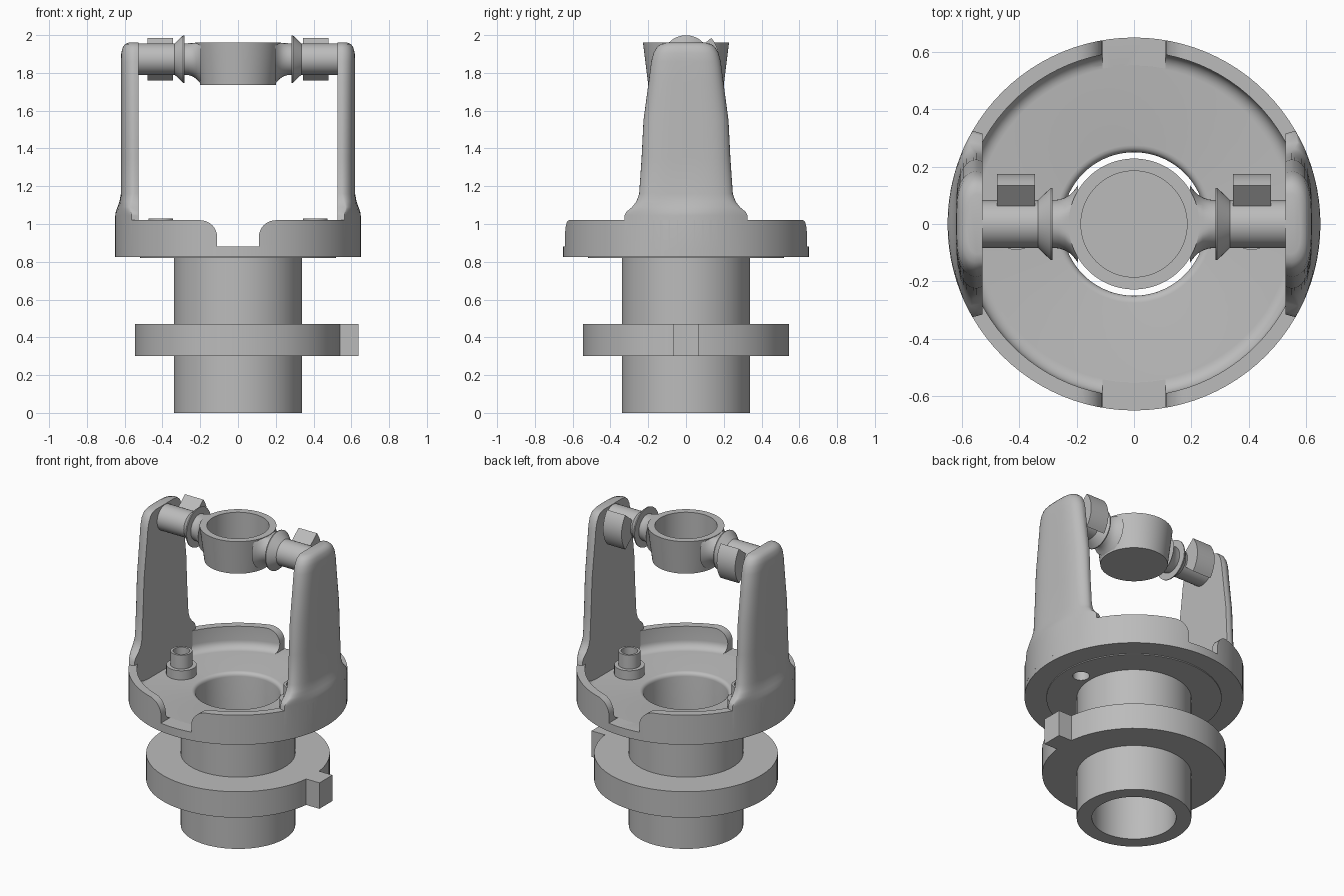
import bpy, bmesh
from math import sin, cos, pi, sqrt, radians

if "Cube" in bpy.data.objects:
    bpy.data.objects.remove(bpy.data.objects["Cube"])

grey = bpy.data.materials.new("neutral_grey")
grey.use_nodes = True
grey.diffuse_color = (0.5, 0.5, 0.5, 1)
grey.node_tree.nodes["Principled BSDF"].inputs["Base Color"].default_value = (0.5, 0.5, 0.5, 1)


def loft(name, rings, cyclic=False, mirror=False, angle=35):
    """Skin matching point rings; join last to first, or cap both ends."""
    bm = bmesh.new()
    vs = [[bm.verts.new(p) for p in ring] for ring in rings]
    n, m = len(rings), len(rings[0])
    for i in range(n if cyclic else n - 1):
        a, b = vs[i], vs[(i + 1) % n]
        for j in range(m):
            k = (j + 1) % m
            bm.faces.new((a[j], a[k], b[k], b[j]))
    if not cyclic:
        bm.faces.new(vs[0])
        bm.faces.new(vs[-1])
    bmesh.ops.recalc_face_normals(bm, faces=bm.faces)
    mesh = bpy.data.meshes.new(name)
    bm.to_mesh(mesh)
    bm.free()
    mesh.materials.append(grey)
    ob = bpy.data.objects.new(name, mesh)
    bpy.context.collection.objects.link(ob)
    shade(ob, angle)
    if mirror:
        ob.modifiers.new("Mirror", "MIRROR").use_bisect_axis[0] = False
        apply_modifiers(ob)
    return ob


def activate(ob):
    bpy.ops.object.select_all(action="DESELECT")
    ob.select_set(True)
    bpy.context.view_layer.objects.active = ob


def shade(ob, angle=35):
    activate(ob)
    bpy.ops.object.shade_smooth_by_angle(angle=radians(angle))


def apply_modifiers(ob):
    activate(ob)
    for mod in list(ob.modifiers):
        bpy.ops.object.modifier_apply(modifier=mod.name)


def revolve(name, profile, cx=0, seg=96, mirror=False):
    """Turn a closed (radius, z) profile about a vertical axis."""
    rings = []
    for i in range(seg):
        a = 2 * pi * i / seg
        rings.append([(cx + r * cos(a), r * sin(a), z) for r, z in profile])
    return loft(name, rings, cyclic=True, mirror=mirror)


def circle_x(x, r, cz, top=9, seg=48):
    """Circle across the x axis, flattened above the height top."""
    return [(x, r * cos(2 * pi * i / seg), min(top, cz + r * sin(2 * pi * i / seg)))
            for i in range(seg)]


def cut(ob, cutter):
    cutter.hide_render = True
    mod = ob.modifiers.new("Cut", "BOOLEAN")
    mod.operation, mod.solver, mod.object = "DIFFERENCE", "EXACT", cutter
    apply_modifiers(ob)
    bpy.data.objects.remove(cutter)


# Hollow shaft, dish floor and raised rim with an inner fillet
fillet = [(0.55 + 0.05 * cos(a), 0.93 - 0.05 * sin(a))
          for a in [i * pi / 12 for i in range(7)]]
bore_lip = [(0.275 - 0.025 * sin(a), 0.855 + 0.025 * cos(a))
            for a in [i * pi / 8 for i in range(5)]]
base = revolve("shaft_and_dish", [(0.25, 0), (0.34, 0), (0.34, 0.82), (0.52, 0.82),
               (0.52, 0.826), (0.65, 0.826), (0.65, 1.02), (0.6, 1.02)] + fillet + bore_lip)

# Front and back rim notches with rounded shoulders
half = [(0.11, 0.8803)]
half += [(0.2 - 0.09 * cos(a), 0.93 + 0.09 * sin(a)) for a in [i * pi / 16 for i in range(9)]]
half += [(0.2, 1.1)]
notch = half + [(-x, z) for x, z in reversed(half)]
for s in (-1, 1):
    cut(base, loft("notch_cutter", [[(x, s * y, z) for x, z in notch] for y in (0.5, 0.75)]))

# Drilled holes under the posts
AXIS_X = 0.41
for s in (-1, 1):
    cut(base, loft("hole_cutter", [[(s * AXIS_X + 0.05 * cos(i * pi / 16),
                                     0.05 * sin(i * pi / 16), z) for i in range(32)]
                                   for z in (0.7, 1.1)]))
shade(base)

# Hollow stepped posts on the floor
revolve("floor_posts", [(0.05, 0.85), (0.09, 0.85), (0.09, 0.94), (0.065, 0.94),
                        (0.065, 1.03), (0.05, 1.03)], cx=AXIS_X, seg=32, mirror=True)

# Collar ring on the shaft with its key tab
revolve("collar", [(0.335, 0.3), (0.545, 0.3), (0.545, 0.47), (0.335, 0.47)])
loft("collar_key", [[(x, y, z) for x, y in ((0.5, -0.067), (0.637, -0.067),
                                            (0.637, 0.067), (0.5, 0.067))]
                    for z in (0.3, 0.47)])


# Upright arms: rim-shaped foot blending into a slim rounded blade
def arm_ring(z, w, crest, blend):
    ring = [(0.528, w * 0.97, z), (0.528, -w * 0.97, z)]
    for i in range(25):
        t = -cos(pi * i / 24)
        foot = sqrt(0.65 ** 2 - (w * t) ** 2)
        blade = 0.548 + (crest - 0.548) * sqrt(max(0, 1 - t ** 4))
        ring.append((foot + (blade - foot) * blend, w * t, z))
    return ring


stations = [(0.86, 0.325, 0.62, 0), (1.045, 0.325, 0.62, 0), (1.065, 0.315, 0.62, 0.1),
            (1.09, 0.285, 0.62, 0.4), (1.12, 0.262, 0.62, 0.75), (1.16, 0.248, 0.62, 1),
            (1.35, 0.235, 0.62, 1), (1.55, 0.225, 0.62, 1), (1.75, 0.198, 0.62, 1),
            (1.86, 0.184, 0.62, 1), (1.905, 0.172, 0.618, 1), (1.935, 0.155, 0.61, 1),
            (1.952, 0.135, 0.598, 1), (1.96, 0.105, 0.58, 1)]
loft("arms", [arm_ring(*s) for s in stations], mirror=True, angle=50)

# Axle stubs with conical flanges
AXIS_Z = 1.873
loft("axle_stubs", [circle_x(x, r, AXIS_Z) for x, r in
                    ((0.56, 0.083), (0.335, 0.083), (0.29, 0.126), (0.284, 0.126),
                     (0.284, 0.08), (0.27, 0.08))], mirror=True)

# Necks flaring into the cup
loft("cup_necks", [circle_x(x, r, AXIS_Z, 1.957) for x, r in
                   ((0.286, 0.083), (0.262, 0.085), (0.24, 0.092), (0.222, 0.103),
                    (0.208, 0.118), (0.195, 0.135))], mirror=True)

# Stop blocks: ring sectors on the back of each axle stub
arc = [radians(-40 + 80 * i / 12) for i in range(13)]
sector = [(0.175 * cos(a), AXIS_Z + 0.175 * sin(a)) for a in arc]
sector += [(0.07 * cos(a), AXIS_Z + 0.07 * sin(a)) for a in reversed(arc)]
loft("stop_blocks", [[(x, y, z) for y, z in sector] for x in (0.345, 0.478)], mirror=True)

# Tapered cup with a closed floor
revolve("cup", [(0.0005, 1.737), (0.2, 1.737), (0.228, 1.96), (0.185, 1.96),
                (0.185, 1.78), (0.0005, 1.78)])
